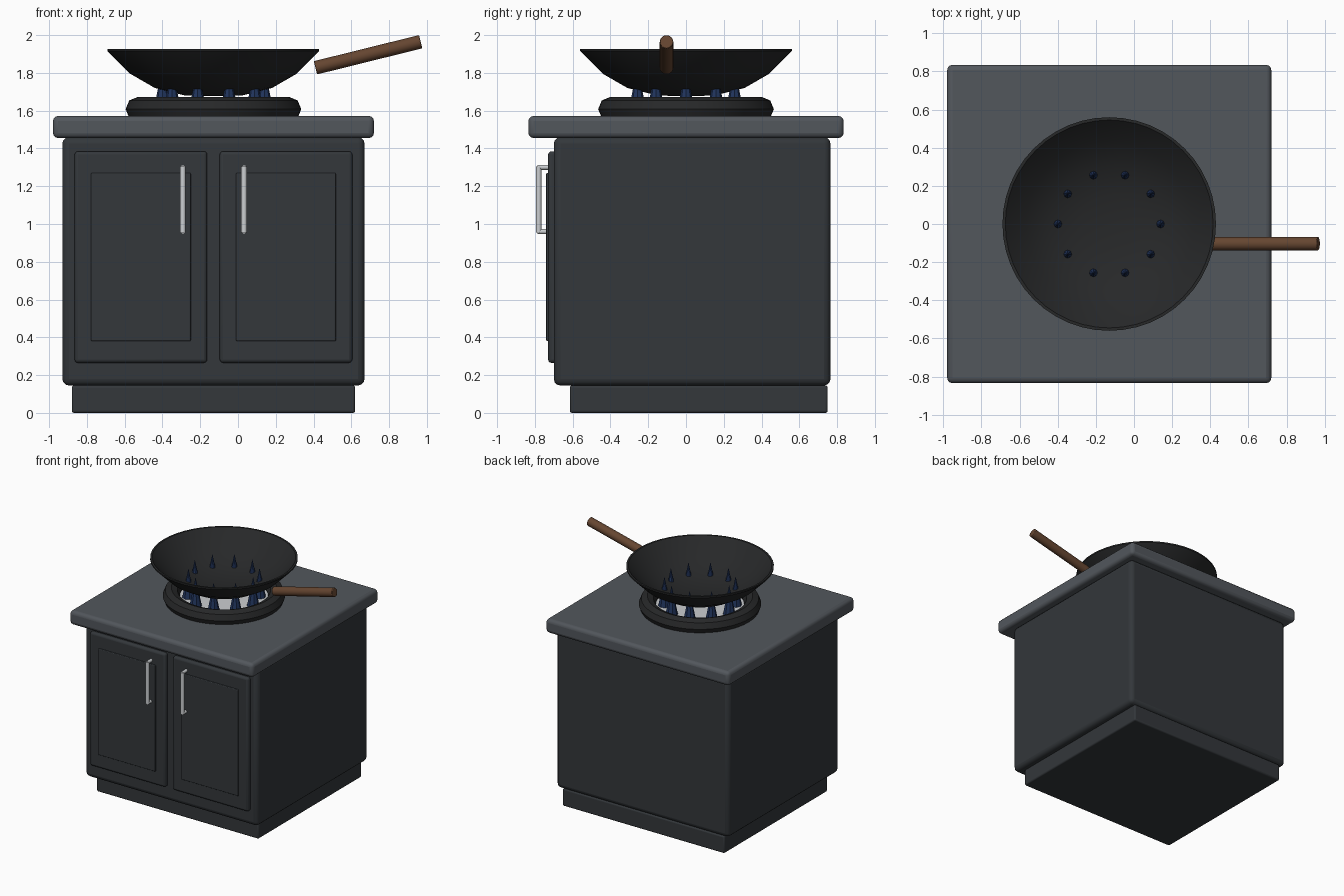
import bpy, math
from mathutils import Vector

if "Cube" in bpy.data.objects:
    bpy.data.objects.remove(bpy.data.objects["Cube"])

CX = -0.13  # symmetry axis of cabinet, burner and wok


def mat(name, r, g, b):
    m = bpy.data.materials.new(name)
    m.diffuse_color = (r, g, b, 1)
    m.use_nodes = True
    m.node_tree.nodes["Principled BSDF"].inputs["Base Color"].default_value = m.diffuse_color
    return m


BODY = mat("charcoal", 0.033, 0.038, 0.043)
STONE = mat("slate", 0.085, 0.095, 0.108)
IRON = mat("cast_iron", 0.02, 0.021, 0.022)
STEEL = mat("steel", 0.6, 0.62, 0.64)
BLUE = mat("flame_blue", 0.015, 0.035, 0.11)
WOOD = mat("wood", 0.13, 0.06, 0.03)


def finish(o, name, material):
    o.name = name
    o.data.materials.append(material)
    bpy.ops.object.shade_smooth_by_angle(angle=math.radians(35))
    return o


def bevel(o, width, segments=3):
    b = o.modifiers.new("bevel", 'BEVEL')
    b.width, b.segments = width, segments
    b.limit_method = 'ANGLE'


def box(name, lo, hi, material, width):
    lo, hi = Vector(lo), Vector(hi)
    bpy.ops.mesh.primitive_cube_add(size=1, location=(lo + hi) / 2)
    o = bpy.context.object
    o.scale = hi - lo
    bpy.ops.object.transform_apply(location=False, rotation=False, scale=True)
    finish(o, name, material)
    bevel(o, width)
    return o


def rod(name, a, b, r, material, sides=16, width=0):
    a, b = Vector(a), Vector(b)
    bpy.ops.mesh.primitive_cylinder_add(vertices=sides, radius=r, depth=(b - a).length,
                                        location=(a + b) / 2)
    o = bpy.context.object
    o.rotation_euler = (b - a).to_track_quat('Z', 'Y').to_euler()
    finish(o, name, material)
    if width:
        bevel(o, width, 2)
    return o


# Cabinet
box("plinth", (-0.88, -0.615, 0), (0.62, 0.75, 0.145), BODY, 0.012)
box("cabinet_body", (-0.93, -0.70, 0.145), (0.67, 0.765, 1.46), BODY, 0.035)
box("countertop", (-0.98, -0.835, 1.455), (0.72, 0.835, 1.572), STONE, 0.028)

# Doors with raised panels and bar handles, mirrored about the centre
for side, s in (("left", -1), ("right", 1)):
    def span(a, b):
        return sorted((CX + s * a, CX + s * b))
    x0, x1 = span(0.033, 0.735)
    box(side + "_door", (x0, -0.73, 0.265), (x1, -0.68, 1.385), BODY, 0.018)
    x0, x1 = span(0.12, 0.648)
    box(side + "_door_panel", (x0, -0.74, 0.38), (x1, -0.71, 1.27), BODY, 0.006)
    hx = CX + s * 0.162
    rod(side + "_handle_bar", (hx, -0.78, 0.955), (hx, -0.78, 1.305), 0.015, STEEL)
    for end, z in (("lower", 0.96), ("upper", 1.30)):
        rod(f"{side}_handle_{end}_post", (hx, -0.785, z), (hx, -0.72, z), 0.013, STEEL)

# Burner ring and plate
bpy.ops.mesh.primitive_torus_add(major_radius=0.40, minor_radius=0.065, major_segments=48,
                                 minor_segments=8, location=(CX, 0, 1.608))
o = finish(bpy.context.object, "burner_ring", IRON)
bpy.ops.object.shade_smooth()
rod("burner_plate", (CX, 0, 1.56), (CX, 0, 1.595), 0.36, STEEL, 48)

# Flames
for i in range(10):
    a = i * math.tau / 10
    bpy.ops.mesh.primitive_cone_add(vertices=8, radius1=0.05, radius2=0, depth=0.25,
                                    location=(CX + 0.27 * math.cos(a), 0.27 * math.sin(a), 1.71))
    finish(bpy.context.object, f"flame_{i + 1}", BLUE)

# Wok: profile spun into a thin double-walled bowl
outer = [(0, 1.677), (0.15, 1.68), (0.31, 1.72), (0.44, 1.795), (0.56, 1.915)]
inner = [(0.56, 1.927), (0.545, 1.927), (0.435, 1.815), (0.305, 1.738), (0.15, 1.698), (0, 1.693)]
N = 48
verts, faces, rings = [], [], []
for r, z in outer + inner:
    n = N if r else 1
    rings.append([len(verts) + k for k in range(n)])
    verts += [(r * math.cos(k * math.tau / N), r * math.sin(k * math.tau / N), z) for k in range(n)]
for p, q in zip(rings, rings[1:]):
    for k in range(N):
        j = (k + 1) % N
        if len(p) == 1:
            faces.append((p[0], q[j], q[k]))
        elif len(q) == 1:
            faces.append((p[k], p[j], q[0]))
        else:
            faces.append((p[k], p[j], q[j], q[k]))
me = bpy.data.meshes.new("wok")
me.from_pydata(verts, [], faces)
wok = bpy.data.objects.new("wok", me)
wok.location.x = CX
bpy.context.collection.objects.link(wok)
bpy.ops.object.select_all(action='DESELECT')
wok.select_set(True)
bpy.context.view_layer.objects.active = wok
finish(wok, "wok", IRON)

# Wooden wok handle
rod("wok_handle", (0.41, -0.103, 1.827), (0.967, -0.103, 1.965), 0.036, WOOD, 20, 0.004)
